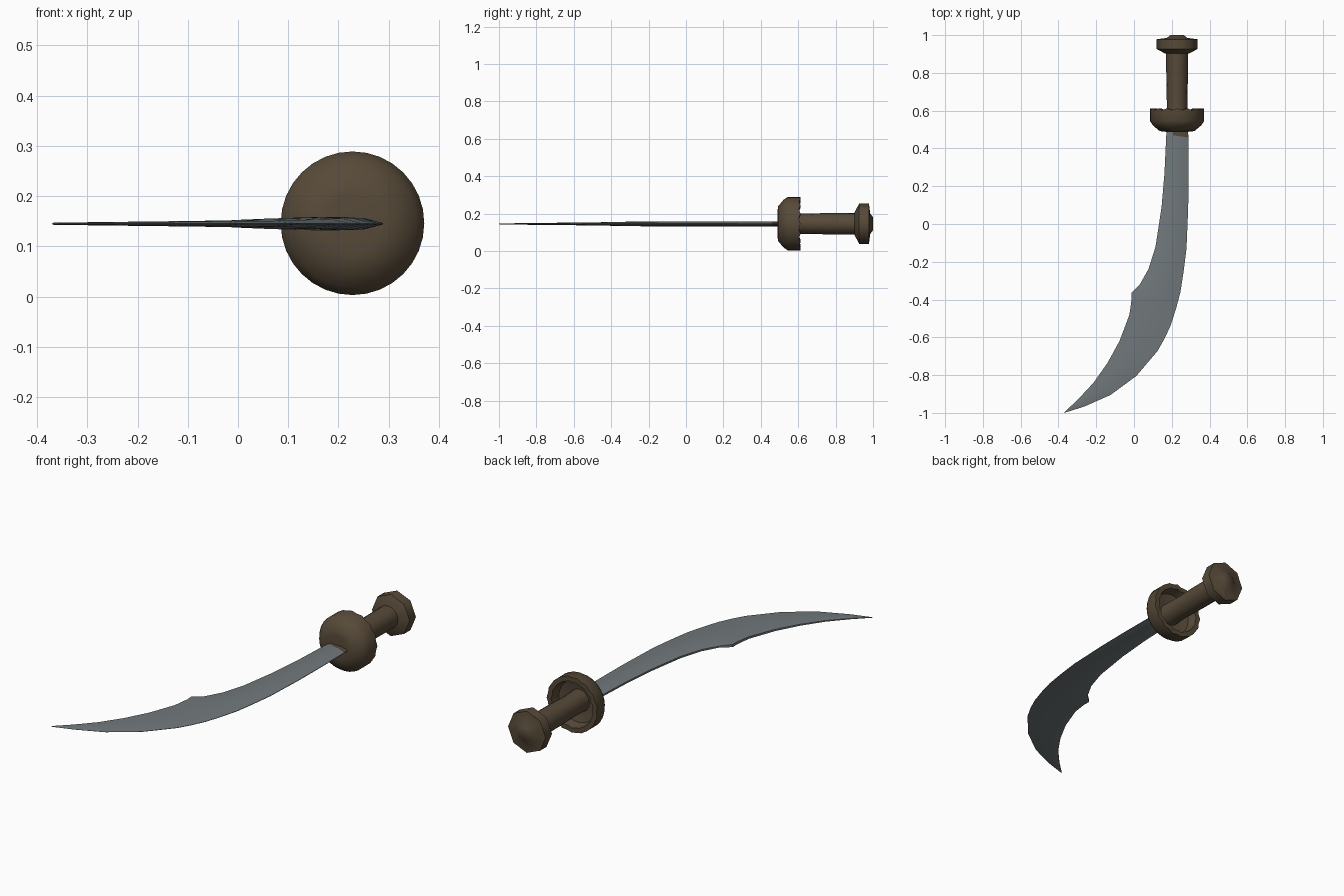
import bpy, bmesh, math

if "Cube" in bpy.data.objects:
    bpy.data.objects.remove(bpy.data.objects["Cube"])

CX, CZ = 0.228, 0.146   # hilt axis


def material(name, rgb):
    m = bpy.data.materials.new(name)
    m.diffuse_color = (*rgb, 1)
    m.use_nodes = True
    m.node_tree.nodes["Principled BSDF"].inputs["Base Color"].default_value = m.diffuse_color
    return m


STEEL = material("steel", (0.165, 0.19, 0.2))
BROWN = material("brown wood", (0.095, 0.068, 0.04))


def finish(bm, name, mats, angle):
    bmesh.ops.recalc_face_normals(bm, faces=bm.faces[:])
    me = bpy.data.meshes.new(name)
    bm.to_mesh(me)
    bm.free()
    ob = bpy.data.objects.new(name, me)
    bpy.context.collection.objects.link(ob)
    for m in mats:
        me.materials.append(m)
    bpy.ops.object.select_all(action='DESELECT')
    ob.select_set(True)
    bpy.context.view_layer.objects.active = ob
    bpy.ops.object.shade_smooth_by_angle(angle=math.radians(angle))
    return ob


def lathe(name, profile, sides, wave=None, depth=0.0, angle=50):
    """Revolve (radius, y) points about the hilt axis; points listed in wave get a notched rim."""
    bm = bmesh.new()
    rings = []
    for k, (r, y) in enumerate(profile):
        ring = []
        for i in range(sides):
            a = 2 * math.pi * i / sides
            dy = -depth if wave and k in wave and i % 2 else 0
            ring.append(bm.verts.new((CX + r * math.cos(a), y + dy, CZ + r * math.sin(a))))
        rings.append(ring)
    for p, q in zip(rings, rings[1:]):
        for i in range(sides):
            j = (i + 1) % sides
            bm.faces.new((p[i], p[j], q[j], q[i]))
    bm.faces.new(rings[0])
    bm.faces.new(rings[-1])
    return finish(bm, name, [BROWN], angle)


# Hilt: cup guard open towards the hand, grip, faceted pommel
lathe("guard", [(0.058, 0.488), (0.092, 0.492), (0.128, 0.522), (0.143, 0.545), (0.143, 0.612),
                (0.118, 0.612), (0.108, 0.56), (0.05, 0.545)], 32, wave=(4, 5), depth=0.009)
lathe("grip", [(0.058, 0.53), (0.054, 0.63), (0.057, 0.76), (0.058, 0.915)], 16)
lathe("pommel", [(0.062, 0.902), (0.108, 0.926), (0.108, 0.978), (0.055, 0.985), (0.035, 1.0)], 8)

# Blade outline: back edge (concave, with a step) and cutting edge (convex), paired by station
back = [(0.172, 0.52), (0.171, 0.475), (0.161, 0.265), (0.146, 0.09), (0.114, -0.12), (0.077, -0.238),
        (0.029, -0.323), (-0.013, -0.363), (-0.013, -0.40), (-0.024, -0.48), (-0.077, -0.62),
        (-0.14, -0.735), (-0.214, -0.84), (-0.294, -0.926), (-0.366, -0.994)]
edge = [(0.285, 0.52), (0.288, 0.458), (0.289, 0.265), (0.287, 0.09), (0.278, -0.13), (0.263, -0.25),
        (0.246, -0.36), (0.222, -0.45), (0.193, -0.54), (0.160, -0.61), (0.124, -0.673),
        (0.013, -0.804), (-0.124, -0.905), (-0.262, -0.966), (-0.370, -1.0)]

bm = bmesh.new()
rings = []
n = len(back)
for i, (b, e) in enumerate(zip(back, edge)):
    t = i / (n - 1)
    full = 0.0135 * (1 - 0.85 * max(0, t - 0.3) / 0.7)
    spine = 0.35 if i < 7 else 0.7
    row = [(0, spine), (0.3, 1), (0.7, 0.85), (1, 0.1)]
    ring = []
    for f, h in row + [(f, -h) for f, h in reversed(row)]:
        ring.append(bm.verts.new((b[0] + (e[0] - b[0]) * f, b[1] + (e[1] - b[1]) * f,
                                  CZ - 0.001 + h * full)))
    rings.append(ring)
for p, q in zip(rings, rings[1:]):
    for k in range(8):
        j = (k + 1) % 8
        bm.faces.new((p[k], p[j], q[j], q[k]))
bm.faces.new(rings[0])
bm.faces.new(rings[-1])
# Brown patch on the cutting-edge side next to the guard
for f in bm.faces:
    c = f.calc_center_median()
    if c.y > 0.48 and c.x > 0.21:
        f.material_index = 1
finish(bm, "blade", [STEEL, BROWN], 35)
